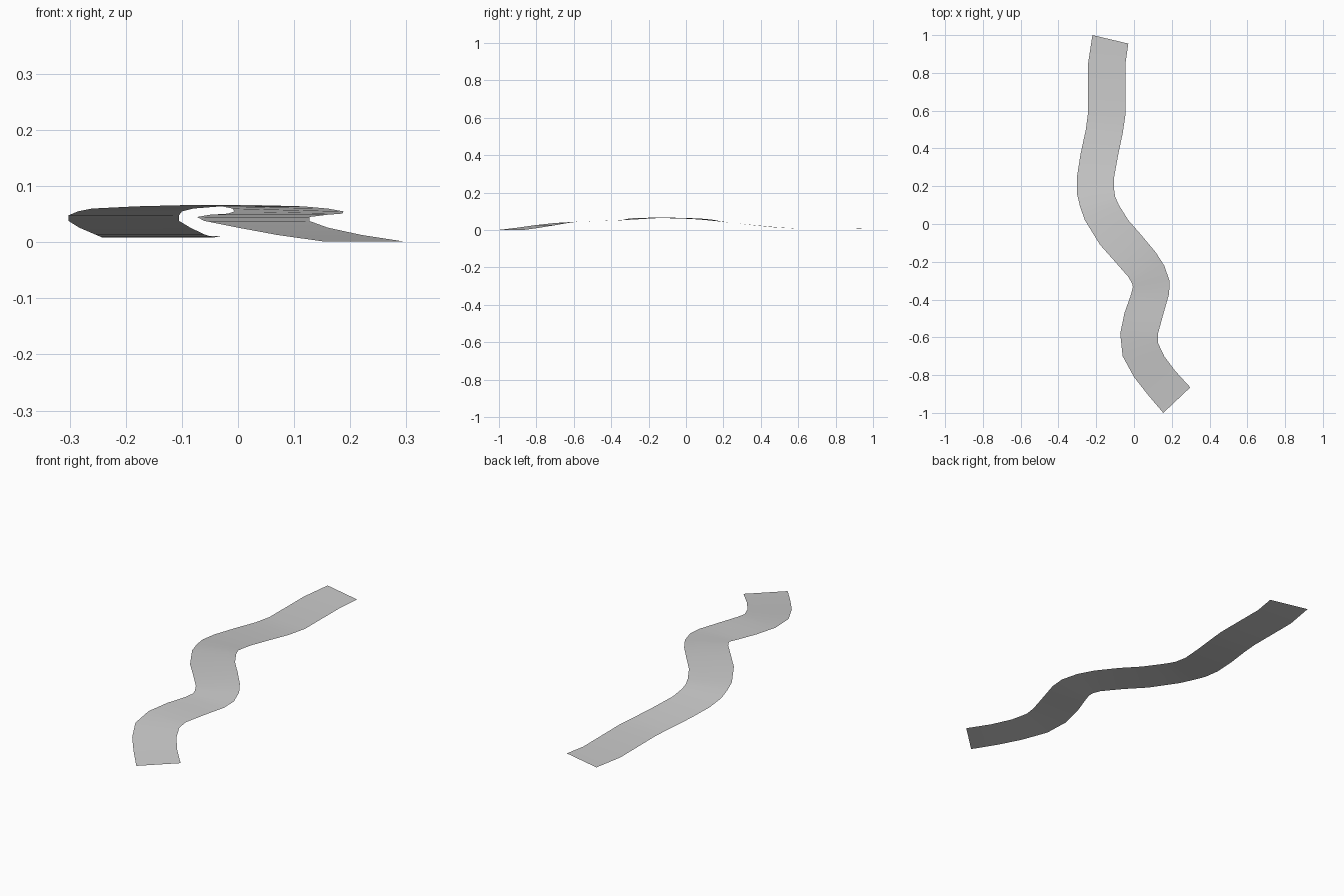
import bpy
import bmesh

# Stations along the winding path: left x, left y, right x, right y, height
STATIONS = [
    (-0.22, 1.0, -0.03, 0.955, 0.011),
    (-0.243, 0.85, -0.045, 0.85, 0.008),
    (-0.243, 0.59, -0.045, 0.58, 0.009),
    (-0.255, 0.50, -0.06, 0.48, 0.014),
    (-0.283, 0.37, -0.085, 0.36, 0.026),
    (-0.302, 0.25, -0.105, 0.25, 0.038),
    (-0.302, 0.16, -0.105, 0.18, 0.048),
    (-0.285, 0.09, -0.10, 0.145, 0.055),
    (-0.26, 0.02, -0.08, 0.10, 0.060),
    (-0.18, -0.11, -0.03, 0.02, 0.064),
    (-0.10, -0.20, 0.04, -0.06, 0.066),
    (-0.03, -0.28, 0.115, -0.15, 0.064),
    (-0.01, -0.315, 0.16, -0.22, 0.060),
    (-0.006, -0.335, 0.188, -0.30, 0.055),
    (-0.018, -0.38, 0.186, -0.37, 0.051),
    (-0.05, -0.47, 0.16, -0.46, 0.049),
    (-0.073, -0.58, 0.127, -0.58, 0.045),
    (-0.06, -0.70, 0.127, -0.63, 0.038),
    (0.0, -0.81, 0.16, -0.70, 0.026),
    (0.07, -0.90, 0.22, -0.78, 0.013),
    (0.155, -1.0, 0.298, -0.865, 0.001),
]

# Thin ribbon surface, one quad between each pair of stations
bm = bmesh.new()
rows = [(bm.verts.new((lx, ly, z)), bm.verts.new((rx, ry, z)))
        for lx, ly, rx, ry, z in STATIONS]
for (l0, r0), (l1, r1) in zip(rows, rows[1:]):
    bm.faces.new((l0, l1, r1, r0))
mesh = bpy.data.meshes.new("winding_path")
bm.to_mesh(mesh)
bm.free()
path = bpy.data.objects.new("winding_path", mesh)
bpy.context.collection.objects.link(path)

# Plain grey surface
grey = bpy.data.materials.new("light_grey")
grey.diffuse_color = (0.6, 0.6, 0.6, 1)
mesh.materials.append(grey)

# Soft shading along the bends
bpy.context.view_layer.objects.active = path
path.select_set(True)
bpy.ops.object.shade_smooth_by_angle()
